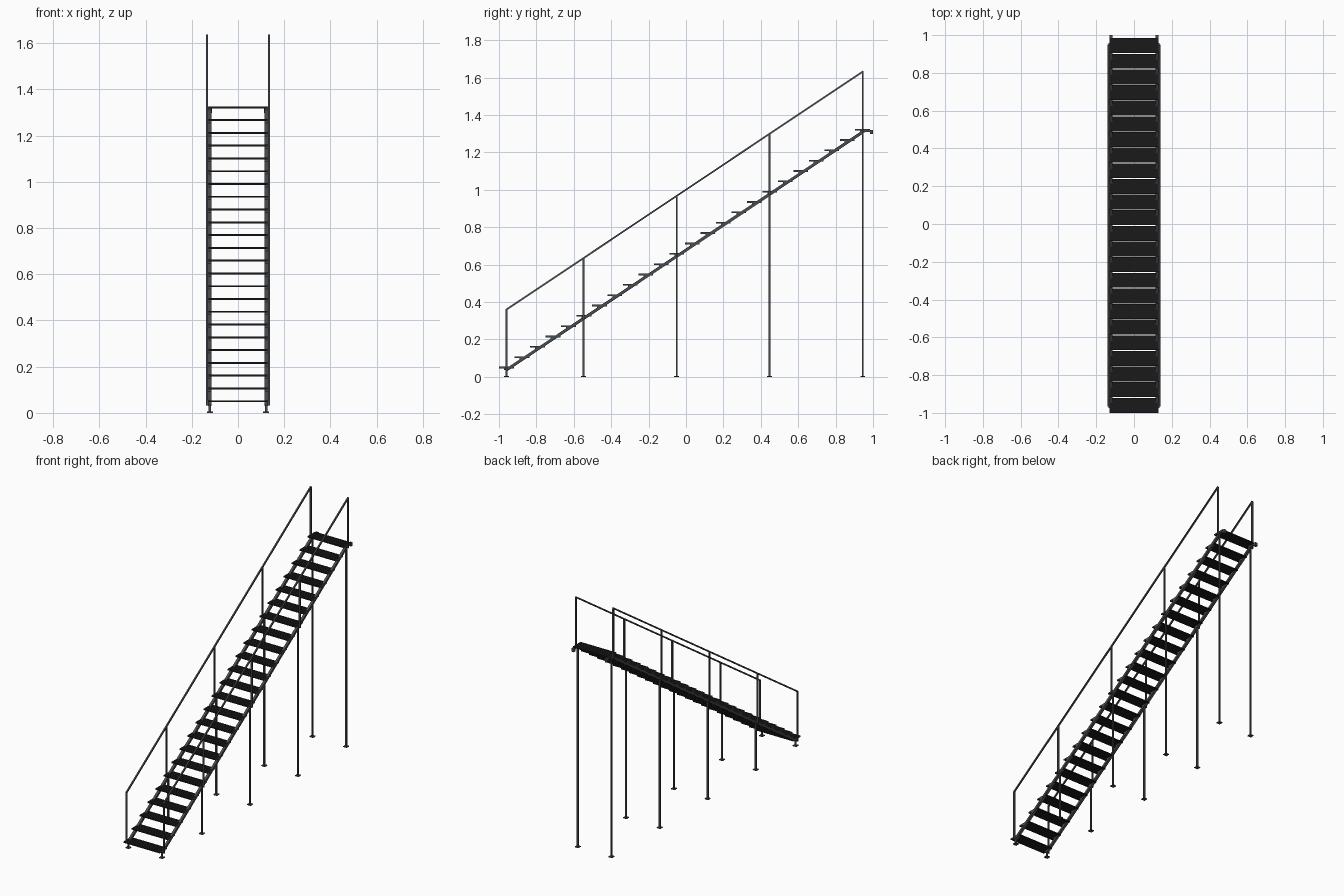
import bpy
import bmesh
from mathutils import Vector

cube = bpy.data.objects.get("Cube")
if cube:
    bpy.data.objects.remove(cube, do_unlink=True)


def material(name, color):
    m = bpy.data.materials.new(name)
    m.use_nodes = True
    m.diffuse_color = color
    m.node_tree.nodes["Principled BSDF"].inputs["Base Color"].default_value = color
    return m


STEEL = material("grey steel", (0.066, 0.072, 0.080, 1))
TREAD = material("black tread", (0.010, 0.010, 0.010, 1))

STEPS, RUN, RISE = 24, 0.0828, 0.0553
FIRST_Y, FIRST_Z = -0.96, 0.05
STRINGER_X, RAIL_X = 0.122, 0.135
POST_Y = (-0.96, -0.548, -0.05, 0.446, 0.945)


def stringer_z(y):
    return 0.037 + (y - FIRST_Y) * RISE / RUN


def rail_z(y):
    return stringer_z(y) + 0.323


def finish(bm, name, mat):
    mesh = bpy.data.meshes.new(name)
    bm.to_mesh(mesh)
    bm.free()
    mesh.materials.append(mat)
    obj = bpy.data.objects.new(name, mesh)
    bpy.context.collection.objects.link(obj)


def box(bm, center, size):
    verts = bmesh.ops.create_cube(bm, size=1)["verts"]
    for v in verts:
        v.co = Vector(center) + v.co * Vector(size)


def bar(bm, start, end, width):
    """Square bar in the y-z plane, running between two points."""
    start, end = Vector(start), Vector(end)
    along = (end - start).normalized()
    across = Vector((1, 0, 0))
    normal = across.cross(along)
    verts = bmesh.ops.create_cube(bm, size=1)["verts"]
    for v in verts:
        c = v.co.copy()
        v.co = ((start + end) / 2 + across * c.x * width - normal * c.y * width
                + along * c.z * (end - start).length)
    bmesh.ops.recalc_face_normals(bm, faces=bm.faces)


# Ribbed treads: a plate with raised strips across the step
bm = bmesh.new()
for i in range(STEPS):
    y, z = FIRST_Y + i * RUN, FIRST_Z + i * RISE
    box(bm, (0, y, z), (0.256, 0.079, 0.007))
    for k in range(-2, 3):
        box(bm, (0, y + k * 0.0165, z + 0.0035), (0.255, 0.011, 0.002))
finish(bm, "treads", TREAD)

for side, sx in (("left", 1), ("right", -1)):
    x, rx = sx * STRINGER_X, sx * RAIL_X
    y0, y1 = POST_Y[0], POST_Y[-1]

    # Sloping stringer, with a level bar and hook at the top
    bm = bmesh.new()
    bar(bm, (x, y0, stringer_z(y0)), (x, y1, stringer_z(y1)), 0.016)
    bar(bm, (x, y1, stringer_z(y1) + 0.006), (x, 0.995, stringer_z(y1) + 0.006), 0.010)
    box(bm, (x, 0.992, stringer_z(y1)), (0.018, 0.016, 0.022))
    finish(bm, f"{side}_stringer", STEEL)

    # Tread end plates and the brackets joining them to the stringer
    ends, brackets = bmesh.new(), bmesh.new()
    for i in range(STEPS):
        y, z = FIRST_Y + i * RUN, FIRST_Z + i * RISE
        box(ends, (sx * 0.1285, y, z), (0.003, 0.079, 0.009))
        box(brackets, (x, y, z - 0.008), (0.0165, 0.026, 0.012))
    finish(ends, f"{side}_tread_ends", STEEL)
    finish(brackets, f"{side}_tread_brackets", STEEL)

    # Handrail and its posts
    bm = bmesh.new()
    bar(bm, (rx, y0 - 0.003, rail_z(y0 - 0.003)),
        (rx, y1 + 0.003, rail_z(y1 + 0.003)), 0.009)
    for y in POST_Y:
        bar(bm, (rx, y, stringer_z(y) - 0.004), (rx, y, rail_z(y)), 0.009)
    finish(bm, f"{side}_handrail", STEEL)

    # Legs and foot plates
    bm = bmesh.new()
    for y in POST_Y:
        bar(bm, (x, y, 0), (x, y, stringer_z(y)), 0.0095)
        box(bm, (x, y, 0.0025), (0.026, 0.026, 0.005))
    finish(bm, f"{side}_legs", STEEL)
